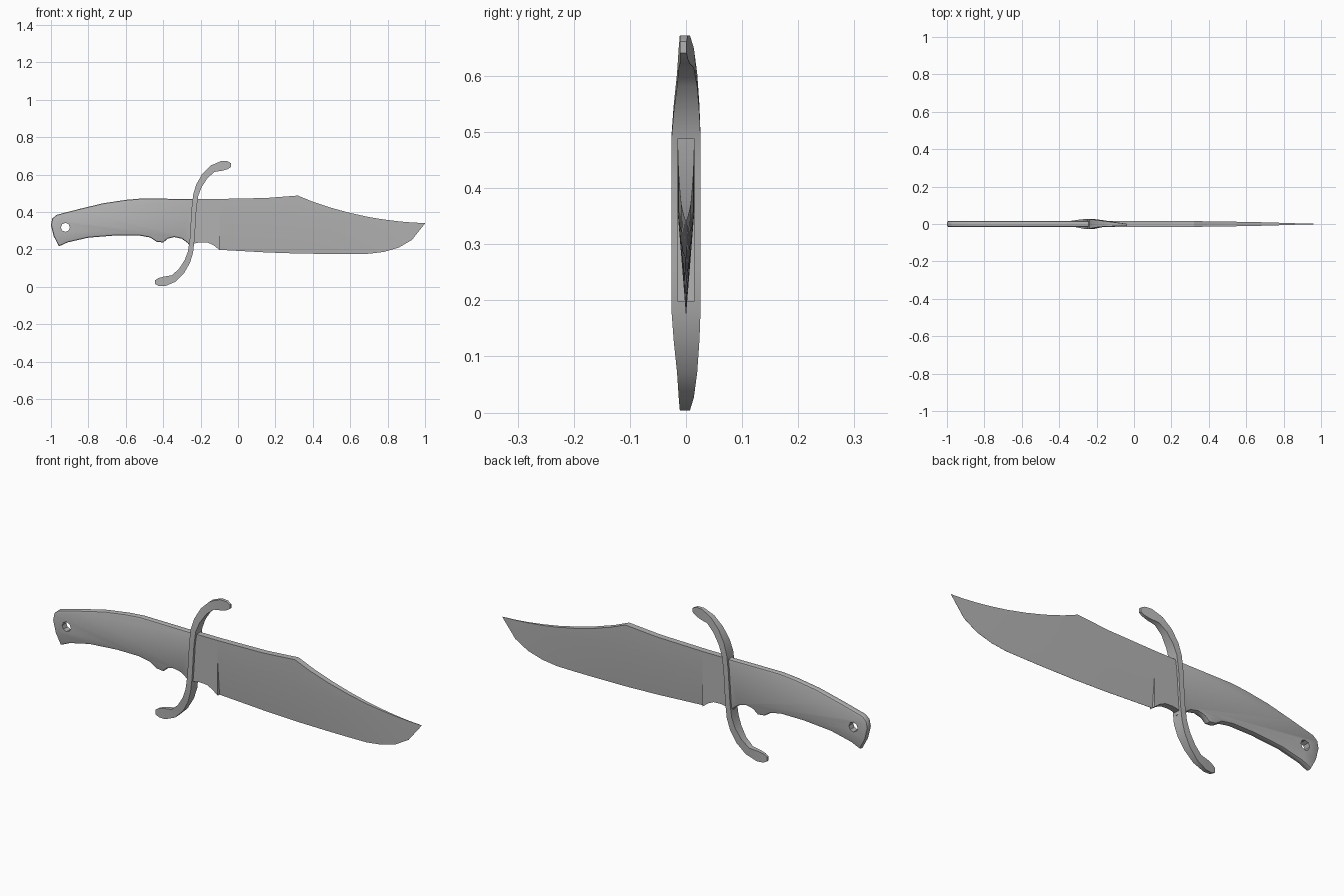
import bpy, bmesh, math
from mathutils import Vector

if "Cube" in bpy.data.objects:
    bpy.data.objects.remove(bpy.data.objects["Cube"])

steel = bpy.data.materials.new("grey steel")
steel.use_nodes = True
GREY = (0.45, 0.45, 0.45, 1)
steel.diffuse_color = GREY
steel.node_tree.nodes["Principled BSDF"].inputs["Base Color"].default_value = GREY


def finish(bm, name, angle=30):
    """Turn a bmesh into a shaded, coloured object."""
    bmesh.ops.remove_doubles(bm, verts=bm.verts, dist=0.0002)
    bmesh.ops.recalc_face_normals(bm, faces=bm.faces)
    mesh = bpy.data.meshes.new(name)
    bm.to_mesh(mesh)
    bm.free()
    mesh.materials.append(steel)
    obj = bpy.data.objects.new(name, mesh)
    bpy.context.collection.objects.link(obj)
    bpy.ops.object.select_all(action="DESELECT")
    obj.select_set(True)
    bpy.context.view_layer.objects.active = obj
    bpy.ops.object.shade_smooth_by_angle(angle=math.radians(angle))
    return obj


def loft(rings, name, angle=30):
    """Skin a row of closed cross-sections and cap both ends."""
    bm = bmesh.new()
    rows = [[bm.verts.new(p) for p in ring] for ring in rings]
    for a, b in zip(rows, rows[1:]):
        for i in range(len(a)):
            j = (i + 1) % len(a)
            bm.faces.new((a[i], a[j], b[j], b[i]))
    bm.faces.new(rows[0])
    bm.faces.new(rows[-1])
    return finish(bm, name, angle)


# Blade: x, spine height, grind line height, edge height, half thickness
blade_stations = [
    (-0.10, 0.47, 0.36, 0.198, 0.015), (0.15, 0.475, 0.36, 0.184, 0.015),
    (0.32, 0.488, 0.36, 0.178, 0.015), (0.40, 0.455, 0.36, 0.177, 0.0145),
    (0.50, 0.422, 0.357, 0.176, 0.013), (0.60, 0.395, 0.354, 0.176, 0.011),
    (0.70, 0.373, 0.351, 0.177, 0.009), (0.78, 0.360, 0.348, 0.187, 0.0065),
    (0.86, 0.350, 0.345, 0.21, 0.004), (0.93, 0.344, 0.342, 0.251, 0.002),
    (1.0, 0.341, 0.3405, 0.339, 0.0005),
]


def blade_ring(x, top, ridge, edge, t, edge_t=0.0004):
    return [(x, -t, top), (x, t, top), (x, t, ridge),
            (x, edge_t, edge), (x, -edge_t, edge), (x, -t, ridge)]


loft([blade_ring(*s) for s in blade_stations], "blade", 15)

# Ricasso: full-thickness block between guard and ground edge
ricasso_bottom = [(-0.245, 0.23), (-0.20, 0.238), (-0.16, 0.236),
                  (-0.13, 0.222), (-0.10, 0.198)]
loft([blade_ring(x, 0.47, 0.36, z, 0.015, 0.015) for x, z in ricasso_bottom],
     "ricasso", 15)

# Handle: side profile with finger grooves, rounded edges
handle_profile = [
    (-0.235, 0.47), (-0.52, 0.472), (-0.60, 0.465), (-0.72, 0.447),
    (-0.85, 0.416), (-0.97, 0.385), (-0.993, 0.365), (-1.0, 0.33),
    (-0.985, 0.27), (-0.957, 0.217), (-0.91, 0.238), (-0.80, 0.263),
    (-0.65, 0.275), (-0.53, 0.275), (-0.47, 0.264), (-0.435, 0.241),
    (-0.40, 0.237), (-0.375, 0.258), (-0.34, 0.266), (-0.30, 0.257),
    (-0.27, 0.235), (-0.255, 0.215), (-0.235, 0.215),
]
HALF = 0.0165
bm = bmesh.new()
side = bm.faces.new([bm.verts.new((x, -HALF, z)) for x, z in handle_profile])
grown = bmesh.ops.extrude_face_region(bm, geom=[side])
for v in grown["geom"]:
    if isinstance(v, bmesh.types.BMVert):
        v.co.y = HALF
bmesh.ops.recalc_face_normals(bm, faces=bm.faces)
rims = [e for e in bm.edges if abs(e.verts[0].co.y - e.verts[1].co.y) < 0.001]
bmesh.ops.bevel(bm, geom=rims, offset=0.009, segments=2, profile=0.5,
                affect="EDGES", clamp_overlap=True)
handle = finish(bm, "handle", 35)

# Lanyard hole through the butt
bpy.ops.mesh.primitive_cylinder_add(vertices=8, radius=0.024, depth=0.2,
                                    location=(-0.923, 0, 0.318),
                                    rotation=(math.pi / 2, 0, 0))
cutter = bpy.context.object
cutter.name = "lanyard_hole_cutter"
cutter.data.materials.append(steel)
cutter.hide_render = True
cut = handle.modifiers.new("lanyard hole", "BOOLEAN")
cut.object = cutter
cut.operation = "DIFFERENCE"
cut.solver = "EXACT"
bpy.context.view_layer.objects.active = handle
bpy.ops.object.modifier_apply(modifier=cut.name)
bpy.data.objects.remove(cutter)

# Guard: upper arm as x, z, half width, front y, back y
arm = [
    (-0.235, 0.42, 0.013, -0.026, 0.026), (-0.226, 0.49, 0.014, -0.026, 0.026),
    (-0.209, 0.54, 0.016, -0.022, 0.024), (-0.177, 0.593, 0.018, -0.016, 0.02),
    (-0.135, 0.632, 0.020, -0.013, 0.014), (-0.085, 0.647, 0.026, -0.011, 0.007),
    (-0.055, 0.651, 0.021, -0.011, 0.003), (-0.037, 0.651, 0.010, -0.011, 0.001),
]
CX, CZ = -0.24, 0.338
# The lower arm is the upper one turned half round
lower = [(2 * CX - x, 2 * CZ - z, w, a, b) for x, z, w, a, b in reversed(arm)]
path = lower + [(CX, CZ, 0.013, -0.026, 0.026)] + arm
rings = []
for i, (x, z, w, front, back) in enumerate(path):
    p, q = path[max(i - 1, 0)], path[min(i + 1, len(path) - 1)]
    along = Vector((q[0] - p[0], 0, q[1] - p[1])).normalized()
    across = Vector((along.z, 0, -along.x)) * w
    centre = Vector((x, 0, z))
    rings.append([centre + across * s + Vector((0, y, 0))
                  for s, y in ((-1, front), (1, front), (1, back), (-1, back))])
loft(rings, "guard", 40)
